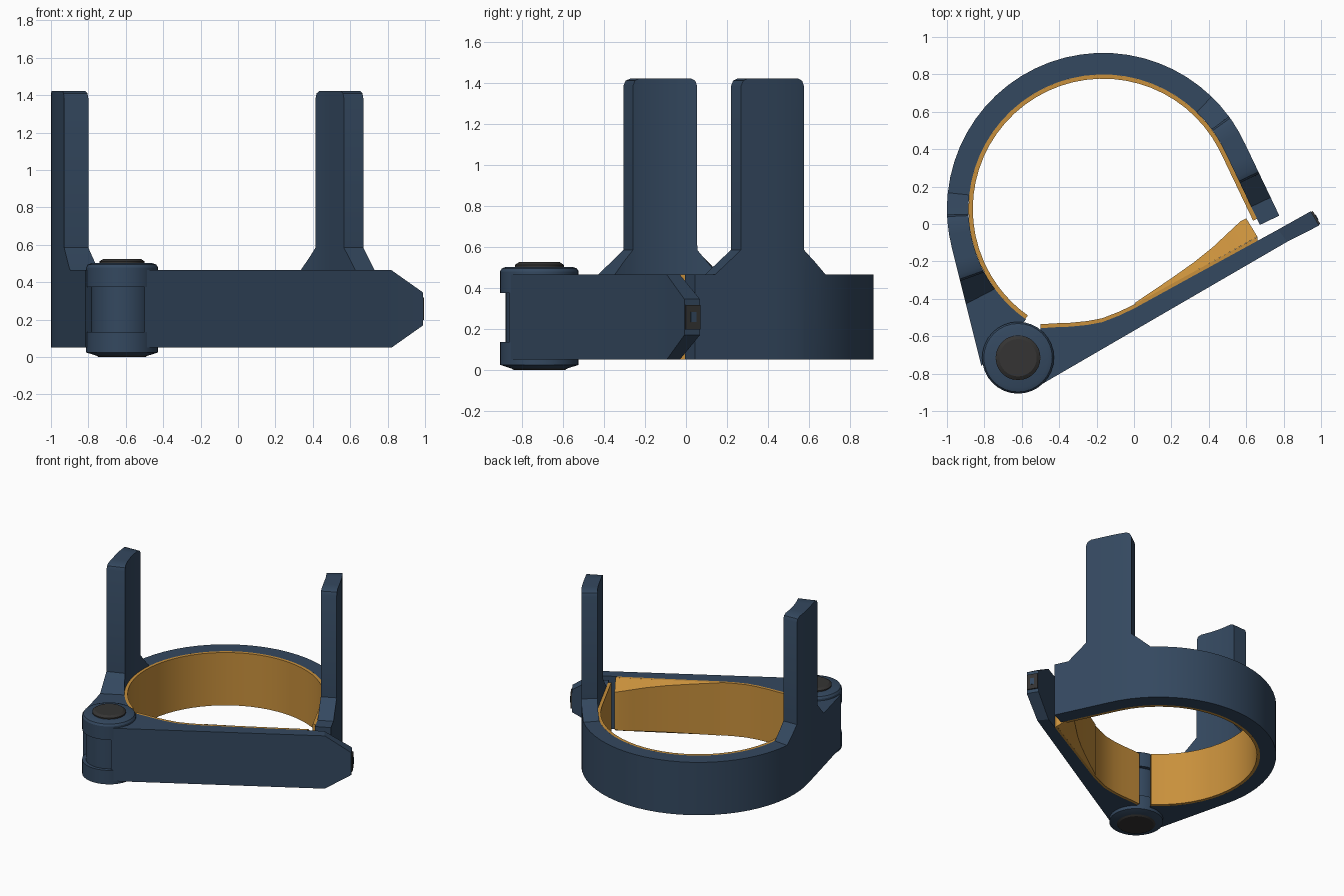
import bpy, bmesh, math
from mathutils import Vector, Matrix

if "Cube" in bpy.data.objects:
    bpy.data.objects.remove(bpy.data.objects["Cube"])

Z0, Z1 = 0.05, 0.465            # bottom and top of the band
CX, CY = -0.165, 0.08           # centre of the round band
R_OUT, R_IN, R_LINE = 0.835, 0.72, 0.697
HINGE = (-0.62, -0.715)


def material(name, rgb):
    m = bpy.data.materials.new(name)
    m.diffuse_color = (*rgb, 1)
    m.use_nodes = True
    m.node_tree.nodes["Principled BSDF"].inputs["Base Color"].default_value = m.diffuse_color
    return m


NAVY = material("navy", (0.034, 0.065, 0.115))
GOLD = material("gold", (0.58, 0.28, 0.045))
DARK = material("dark_grey", (0.035, 0.034, 0.033))


def finish(bm, name, mat, angle=28):
    bmesh.ops.recalc_face_normals(bm, faces=bm.faces)
    me = bpy.data.meshes.new(name)
    bm.to_mesh(me)
    bm.free()
    me.materials.append(mat)
    ob = bpy.data.objects.new(name, me)
    bpy.context.collection.objects.link(ob)
    bpy.ops.object.select_all(action='DESELECT')
    bpy.context.view_layer.objects.active = ob
    ob.select_set(True)
    bpy.ops.object.shade_smooth_by_angle(angle=math.radians(angle))
    return ob


def loft(name, sections, mat):
    """Skin closed cross-sections and cap both ends."""
    bm = bmesh.new()
    rows = [[bm.verts.new(p) for p in s] for s in sections]
    n = len(rows[0])
    for a, b in zip(rows, rows[1:]):
        for i in range(n):
            j = (i + 1) % n
            bm.faces.new((a[i], a[j], b[j], b[i]))
    bm.faces.new(rows[0])
    bm.faces.new(rows[-1])
    return finish(bm, name, mat)


def section(inner, outer, zb=Z0, zt=Z1, dip=0):
    return [(*inner, zb + dip), (*inner, zt - dip), (*outer, zt), (*outer, zb)]


def lathe(name, profile, mat, n=32):
    """Turned part on the hinge axis; profile is (radius, z)."""
    ring = [(math.cos(2 * math.pi * i / n), math.sin(2 * math.pi * i / n)) for i in range(n)]
    return loft(name, [[(HINGE[0] + r * c, HINGE[1] + r * s, z) for c, s in ring]
                       for r, z in profile], mat)


def wall(t, r):
    """Point on the band: straight tail, round arc, straight arm to the hinge."""
    a, s = t, 0.0
    if t < 25.5:
        a, s = 25.5, (25.5 - t) / 68.6
        tail = (math.sin(math.radians(a)), -math.cos(math.radians(a)))
    elif t > 194:
        s = (t - 194) / 68.6
        if r < R_OUT:
            a, s = 194 + 79 * s - 25 * s * s, 0.0
        else:
            a = 194
            tail = (-math.sin(math.radians(a)), math.cos(math.radians(a)))
    a = math.radians(a)
    x, y = CX + r * math.cos(a), CY + r * math.sin(a)
    return (x + tail[0] * s, y + tail[1] * s) if s else (x, y)


def stations(keys, step=6):
    """Fill in between (t, height) keys."""
    out = []
    for (t0, z0), (t1, z1) in zip(keys, keys[1:]):
        n = max(1, math.ceil((t1 - t0) / step))
        out += [(t0 + (t1 - t0) * i / n, z0 + (z1 - z0) * i / n) for i in range(n)]
    return out + [keys[-1]]


def post(flare_a, edge_a, edge_b, flare_b):
    """Height keys of an upright with flared foot and rounded top corners."""
    return [(flare_a, Z1), (edge_a, 0.585), (edge_a + .05, 1.385), (edge_a + .8, 1.41),
            (edge_a + 2.6, 1.422), (edge_b - 2.6, 1.422), (edge_b - .8, 1.41),
            (edge_b - .05, 1.385), (edge_b, 0.585), (flare_b, Z1)]


# Band with its two uprights
keys = [(-4.5, Z1), (-3, Z1)] + post(2.9, 12.5, 36.4, 46) + post(174, 182, 207, 215.6) + [(239, Z1)]
loft("band_with_uprights",
     [section(wall(t, R_IN), wall(t, R_OUT), Z0, z) for t, z in stations(keys)], NAVY)

# Lining of the band
loft("band_lining",
     [section(wall(t, R_LINE), wall(t, R_IN)) for t, _ in stations([(-2, 0), (238.5, 0)])], GOLD)


# Swinging gate with pointed tip
def gate_out(x):
    return (x, -0.875 + (x + 0.525) * 0.5805)


gate_in = [(-0.5, -0.557), (-0.42, -0.552), (-0.34, -0.549), (-0.25, -0.54), (-0.17, -0.525),
           (-0.08, -0.49), (0.0, -0.452), (0.3, -0.287), (0.66, -0.09), (0.77, -0.03)]
gate_ox = [-0.5, -0.4, -0.3, -0.2, -0.1, -0.02, 0.06, 0.36, 0.71, 0.82]
rows = [section(i, gate_out(x)) for i, x in zip(gate_in, gate_ox)]
rows.append(section((0.945, 0.068), (0.99, -0.008), 0.17, 0.345))
loft("gate", rows, NAVY)

# Lining of the gate
line_in = [(x, y + 0.021) for x, y in gate_in[:9]]
loft("gate_lining", [section(i, o) for i, o in zip(line_in, gate_in)], GOLD)

# Wedge pad near the gate opening
pad_in = [(0.0, -0.425), (0.2, -0.29), (0.32, -0.205), (0.42, -0.125), (0.5, -0.05), (0.57, 0.015), (0.6, 0.03)]
pad_out = [(x, -0.431 + 0.55 * x) for x in (0.01, 0.22, 0.36, 0.46, 0.55, 0.63, 0.66)]
dips = [0, 0.015, 0.025, 0.035, 0.045, 0.055, 0.06]
loft("wedge_pad", [section(i, o, dip=d) for i, o, d in zip(pad_in, pad_out, dips)], GOLD)

# Hinge knuckles, barrel and pin caps
lathe("hinge_knuckle_top", [(0.192, 0.375), (0.192, 0.48), (0.183, 0.495), (0.16, 0.503)], NAVY)
lathe("hinge_knuckle_bottom", [(0.14, 0.008), (0.192, 0.025), (0.192, 0.135)], NAVY)
lathe("hinge_barrel", [(0.165, 0.13), (0.165, 0.38)], NAVY)
lathe("pin_cap_top", [(0.12, 0.49), (0.12, 0.512), (0.1, 0.525)], DARK)
lathe("pin_cap_bottom", [(0.125, 0.0), (0.14, 0.01), (0.14, 0.02)], DARK)


# Latch insert on the gate tip
def tip_box(name, size, shift, mat):
    bm = bmesh.new()
    place = (Matrix.Translation((0.967 + shift * 0.865, 0.03 + shift * 0.502, 0.2575))
             @ Matrix.Rotation(math.radians(30.1), 4, 'Z'))
    bmesh.ops.create_cube(bm, size=1, matrix=place @ Matrix.Diagonal((*size, 1)))
    finish(bm, name, mat)


tip_box("latch_insert", (0.03, 0.08, 0.12), -0.005, DARK)
tip_box("latch_stud", (0.03, 0.03, 0.05), -0.001, NAVY)
